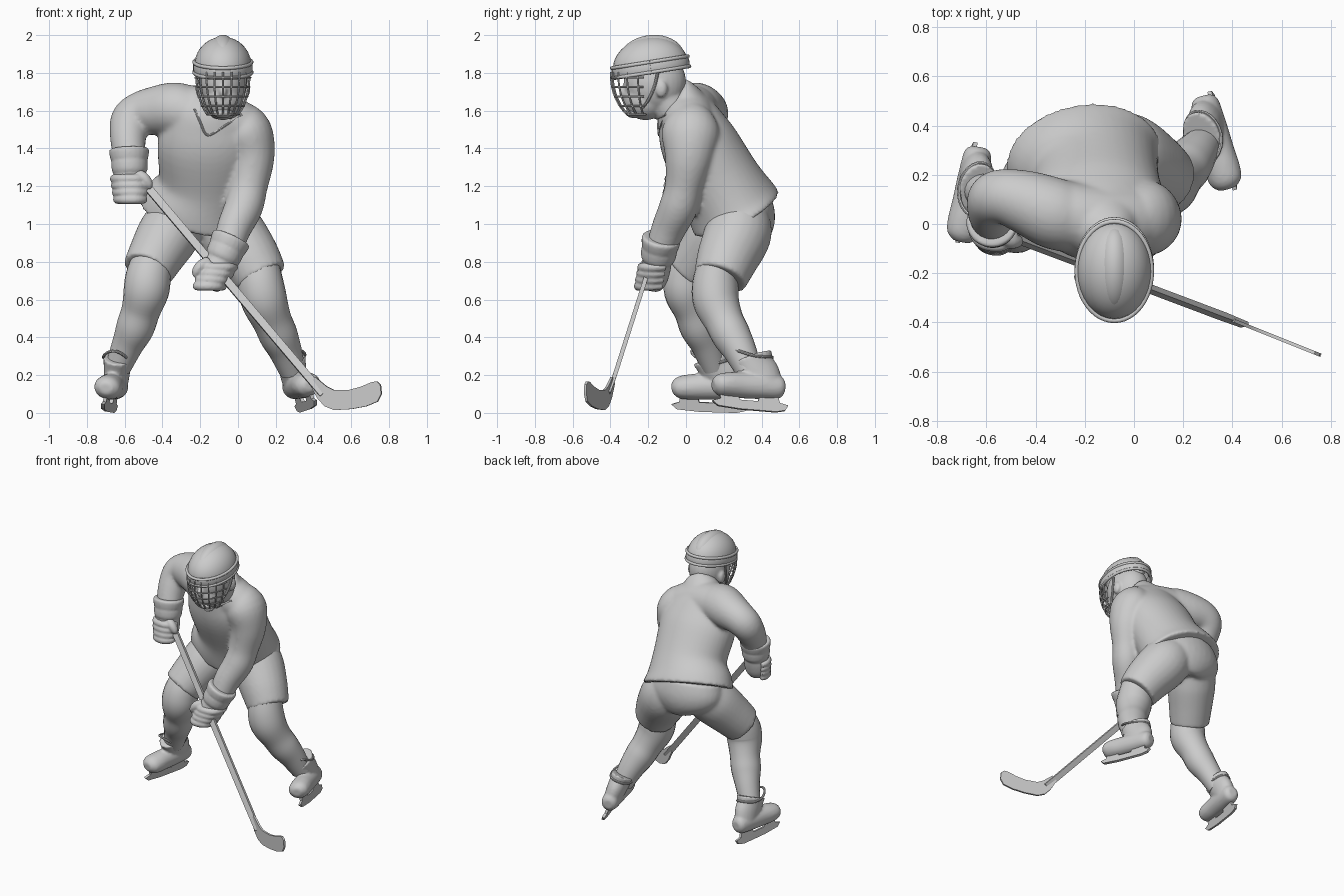
import bpy, bmesh, math
from mathutils import Vector, Matrix

if "Cube" in bpy.data.objects:
    bpy.data.objects.remove(bpy.data.objects["Cube"])

grey = bpy.data.materials.new("clay_grey")
grey.diffuse_color = (0.6, 0.6, 0.6, 1)
grey.use_nodes = True
grey.node_tree.nodes["Principled BSDF"].inputs["Base Color"].default_value = grey.diffuse_color


def spline(rows, sub):
    """Catmull-Rom interpolation of rows of numbers."""
    rows = [tuple(r) for r in rows]
    ext = [rows[0]] + rows + [rows[-1]]
    out = []
    for i in range(1, len(ext) - 2):
        a, b, c, d = ext[i - 1:i + 3]
        for k in range(sub):
            t = k / sub
            out.append([0.5 * (2 * q + (r - p) * t + (2 * p - 5 * q + 4 * r - s) * t * t
                               + (3 * q - p - 3 * r + s) * t ** 3) for p, q, r, s in zip(a, b, c, d)])
    return out + [list(rows[-1])]


def tube(bm, rows, ref=(1, 0, 0), n=24, sub=5, phase=0.0):
    """Loft of ellipses: rows are x, y, z, radius along ref, other radius."""
    rows = spline([r if len(r) == 5 else (*r, r[3]) for r in rows], sub)
    rings = []
    for i, (x, y, z, ra, rb) in enumerate(rows):
        t = (Vector(rows[min(i + 1, len(rows) - 1)][:3]) - Vector(rows[max(i - 1, 0)][:3])).normalized()
        u = Vector(ref)
        u = (u - t * u.dot(t)).normalized()
        v = t.cross(u)
        rings.append([bm.verts.new(Vector((x, y, z)) + u * ra * math.cos(a) + v * rb * math.sin(a))
                      for a in (2 * math.pi * k / n + phase for k in range(n))])
    for a, b in zip(rings, rings[1:]):
        for k in range(n):
            bm.faces.new((a[k], a[(k + 1) % n], b[(k + 1) % n], b[k]))
    bm.faces.new(rings[0][::-1])
    bm.faces.new(rings[-1])


def ball(bm, loc, size, rot=Matrix()):
    m = Matrix.Translation(loc) @ rot @ Matrix.Diagonal((*size, 1))
    bmesh.ops.create_uvsphere(bm, u_segments=32, v_segments=20, radius=1, matrix=m)


def plate(bm, pts, thick):
    """Flat outline given a thickness along its normal."""
    f = bm.faces.new([bm.verts.new(p) for p in pts])
    f.normal_update()
    half = f.normal * thick / 2
    back = bm.faces.new([bm.verts.new(v.co - half) for v in reversed(f.verts)])
    for v in f.verts:
        v.co += half
    a, b = list(f.verts), list(reversed(back.verts))
    for i in range(len(a)):
        j = (i + 1) % len(a)
        bm.faces.new((a[i], b[i], b[j], a[j]))


def make(name, bm, voxel=0, matrix=None, relax=5):
    """Turn the mesh into an object; voxel > 0 blends its pieces into one skin."""
    bmesh.ops.recalc_face_normals(bm, faces=bm.faces[:])
    me = bpy.data.meshes.new(name)
    bm.to_mesh(me)
    bm.free()
    me.materials.append(grey)
    ob = bpy.data.objects.new(name, me)
    bpy.context.collection.objects.link(ob)
    if matrix:
        ob.matrix_world = matrix
    bpy.ops.object.select_all(action='DESELECT')
    ob.select_set(True)
    bpy.context.view_layer.objects.active = ob
    if voxel:
        m = ob.modifiers.new("blend", 'REMESH')
        m.mode, m.voxel_size, m.use_smooth_shade = 'VOXEL', voxel, True
        s = ob.modifiers.new("relax", 'SMOOTH')
        s.factor, s.iterations = 0.5, relax
    else:
        bpy.ops.object.shade_smooth_by_angle(angle=math.radians(40))
    return ob


# Jersey: leaning torso, shoulder yoke and both sleeves blended in
bm = bmesh.new()
tube(bm, [(-.205, .268, 1.055, .325, .252), (-.195, .247, 1.095, .312, .246), (-.16, .18, 1.22, .262, .22),
          (-.15, .07, 1.42, .275, .205), (-.14, .01, 1.55, .23, .17), (-.11, -.035, 1.64, .15, .13),
          (-.09, -.075, 1.68, .10, .115)], n=40)
tube(bm, [(-.35, .06, 1.60, .13), (-.24, .03, 1.595, .14), (-.12, .01, 1.57, .145), (-.02, .015, 1.525, .14),
          (.045, .02, 1.48, .13)], ref=(0, 1, 0))
tube(bm, [(-.25, .02, 1.58, .14), (-.33, .045, 1.605, .145), (-.43, .085, 1.60, .132), (-.52, .11, 1.583, .115),
          (-.57, .10, 1.54, .108), (-.582, .05, 1.45, .095), (-.575, .01, 1.36, .085)], ref=(0, 1, 0))
tube(bm, [(-.02, .03, 1.55, .12), (.045, .025, 1.48, .138, .155), (.075, .015, 1.35, .118, .128),
          (.055, -.01, 1.20, .102), (.03, -.04, 1.09, .102), (-.02, -.09, .98, .092), (-.05, -.13, .88, .08)])
jersey = make("jersey", bm, .012, relax=8)

# V-shaped collar trim laid on the jersey
bpy.context.view_layer.update()
rows = []
for x, z in [(-.23, 1.61), (-.20, 1.54), (-.16, 1.47), (-.07, 1.52), (.02, 1.58)]:
    hit, loc, _, _ = jersey.ray_cast(Vector((x, -1, z)), Vector((0, 1, 0)))
    if hit:
        rows.append((*loc, .006))
if len(rows) > 2:
    bm = bmesh.new()
    tube(bm, rows, ref=(0, 1, 0), n=8)
    make("collar_trim", bm)

# Shorts: pelvis and two wide legs
bm = bmesh.new()
tube(bm, [(-.205, .265, 1.12, .25, .185), (-.205, .285, 1.03, .275, .188), (-.20, .285, .96, .22, .165),
          (-.20, .275, .925, .13, .12)], n=32)
tube(bm, [(-.31, .27, 1.03, .15), (-.365, .185, .95, .165), (-.43, .095, .84, .15), (-.48, .025, .75, .135)])
tube(bm, [(-.10, .28, 1.03, .16), (-.035, .275, .95, .178), (.06, .22, .82, .163), (.125, .18, .71, .142)])
make("shorts", bm, .012, relax=8)

# Padded socks with knee and calf bulges
for side, rows in {
    "right": [(-.455, .04, .80, .11), (-.475, .01, .72, .12), (-.487, .005, .64, .12), (-.515, .04, .54, .103),
              (-.545, .07, .45, .101), (-.585, .11, .36, .084), (-.635, .15, .24, .068)],
    "left": [(.11, .17, .78, .11), (.12, .155, .68, .122), (.14, .16, .59, .122), (.18, .20, .49, .105),
             (.215, .24, .41, .102), (.25, .285, .33, .088), (.29, .335, .22, .07)]}.items():
    bm = bmesh.new()
    tube(bm, rows)
    make(side + "_sock", bm)

# Skates: boot, padded ankle rim, holder with blade
for side, loc, turn, lean in (("left", (.36, .38, .012), 15, -18), ("right", (-.68, .17, .004), -10, 10)):
    m = (Matrix.Translation(loc) @ Matrix.Rotation(math.radians(lean), 4, 'Y')
         @ Matrix.Rotation(math.radians(turn), 4, 'Z'))
    bm = bmesh.new()
    tube(bm, [(0, .145, .14, .03), (0, .12, .14, .055, .06), (0, .03, .14, .064, .07), (0, -.08, .135, .068, .07),
              (0, -.16, .13, .073, .066), (0, -.215, .125, .066, .056), (0, -.245, .12, .035, .03)])
    tube(bm, [(0, .055, .12, .06, .085), (0, .025, .20, .066, .098), (0, -.01, .25, .071, .10),
              (0, -.03, .295, .078, .112)])
    make(side + "_boot", bm, .009, m, 4)
    bm = bmesh.new()
    tube(bm, [(.076 * math.cos(a), -.032 + .11 * math.sin(a), .278 + .033 * math.sin(a) ** 2
               - .012 * math.sin(a), .008)
              for a in (math.tau * k / 24 for k in range(25))], ref=(.3, .2, 1), n=8, sub=1)
    make(side + "_ankle_rim", bm, 0, m)
    bm = bmesh.new()
    plate(bm, [(0, y, z) for y, z in ((-.25, .035), (-.22, .01), (-.1, 0), (.1, 0), (.15, .012), (.165, .04),
                                      (.12, .05), (.10, .11), (.02, .11), (0, .05), (-.1, .05), (-.12, .1),
                                      (-.21, .1), (-.205, .05))], .018)
    make(side + "_skate_blade", bm, 0, m)

# Gloves: flared cuff, palm, four stacked fingers and a thumb
for side, s, wrist, hand in (("right", -1, (-.575, .0, 1.335), (-.57, -.02, 1.195)),
                             ("left", 1, (-.06, -.14, .87), (-.125, -.165, .73))):
    w, h = Vector(wrist), Vector(hand)
    d = (w - h).normalized()
    bm = bmesh.new()
    tube(bm, [(*(w + d * k), r, r * .98) for k, r in ((-.07, .085), (-.05, .094), (-.008, .097), (.0, .092),
                                                      (.008, .099), (.05, .106), (.065, .10))], sub=3)
    tube(bm, [(*(h + d * .10), .078, .075), (*(h + d * .04), .088, .078), (*(h - d * .03), .082, .07),
              (*(h - d * .075), .055, .05)])
    make(side + "_glove_cuff", bm, .008, relax=3)
    bm = bmesh.new()
    for i in range(4):
        c = h + d * (.045 - .037 * i)
        k = 1 - .05 * i
        tube(bm, [(c.x + s * x * k, c.y + y, c.z, r) for x, y, r in
                  ((.078, .05, .016), (.084, .0, .023), (.05, -.06, .025), (-.025, -.075, .025),
                   (-.075, -.045, .023), (-.08, -.01, .016))], ref=(0, 0, 1), n=12)
    tube(bm, [(h.x - s * x, h.y + y, h.z + z, r) for x, y, z, r in
              ((.03, -.03, .07, .03), (.07, -.05, .05, .03), (.095, -.05, .015, .026), (.10, -.05, -.01, .012))],
         ref=(0, 1, 0), n=12)
    make(side + "_glove_fingers", bm, .007, relax=2)

# Stick: flat-sided shaft and curved-outline blade
bm = bmesh.new()
tube(bm, [(-.53, -.04, 1.255, .029, .016), (.36, -.375, .205, .029, .016), (.45, -.41, .10, .029, .011)],
     n=4, sub=1, phase=math.pi / 4)
make("stick_shaft", bm)
bm = bmesh.new()
plate(bm, [(x, -.39 - (x - .40) * .4, z) for x, z in
           ((.38, .155), (.42, .08), (.46, .035), (.51, .015), (.60, .02), (.68, .035), (.74, .06), (.76, .10),
            (.755, .15), (.735, .167), (.71, .163), (.65, .138), (.59, .122), (.51, .12), (.47, .14),
            (.41, .19))], .014)
make("stick_blade", bm)

# Head with neck, nose and ears
bm = bmesh.new()
ball(bm, (-.08, -.165, 1.75), (.128, .165, .17))
ball(bm, (-.08, -.215, 1.66), (.10, .115, .11))
tube(bm, [(-.085, -.07, 1.60, .10), (-.08, -.13, 1.70, .10)])
ball(bm, (-.08, -.325, 1.70), (.022, .03, .035))
for s in (-1, 1):
    ball(bm, (-.08 + s * .125, -.13, 1.715), (.02, .032, .045))
make("head", bm, .009, relax=3)

# Helmet: tilted dome with raised crown panel, and a rim
hm = Matrix.Translation((-.08, -.188, 1.835)) @ Matrix.Rotation(math.radians(9), 4, 'X')
bm = bmesh.new()
ball(bm, (0, 0, 0), (.152, .20, .155))
bmesh.ops.bisect_plane(bm, geom=bm.verts[:] + bm.edges[:] + bm.faces[:], plane_co=(0, 0, -.03),
                       plane_no=(0, 0, 1), clear_inner=True)
ball(bm, (0, .008, .03), (.085, .18, .134))
make("helmet_shell", bm, 0, hm)


def hoop(bm, rx, ry, z, ra, rb):
    tube(bm, [(rx * math.cos(a), ry * math.sin(a), z, ra, rb) for a in (math.tau * k / 48 for k in range(49))],
         ref=(0, 0, 1), n=10, sub=1)


bm = bmesh.new()
hoop(bm, .148, .198, -.005, .035, .010)
hoop(bm, .152, .204, .022, .010, .010)
hoop(bm, .152, .204, -.032, .010, .010)
make("helmet_rim", bm, 0, hm)


# Face cage: crossed wires on a rounded bowl
def cage(a, z):
    f = math.sqrt(1 - ((1.79 - z) / .26) ** 2)
    return (-.08 + .148 * f * math.sin(a), -.19 - .208 * f * math.cos(a), z, .0055)


bm = bmesh.new()
for z in (1.775, 1.725, 1.675, 1.625, 1.58):
    tube(bm, [cage(math.radians(a), z) for a in range(-80, 81, 10)], ref=(0, 0, 1), n=6, sub=1)
for a in range(-72, 73, 18):
    tube(bm, [cage(math.radians(a), 1.58 + .028 * k) for k in range(9)], n=6, sub=1, ref=(.9, .1, .05))
make("face_cage", bm)

# Chin cup and side straps
bm = bmesh.new()
ball(bm, (-.08, -.27, 1.59), (.055, .05, .03))
for s in (-1, 1):
    tube(bm, [(-.08 + s * x, y, z, .008) for x, y, z in
              ((.14, -.15, 1.80), (.13, -.17, 1.72), (.105, -.21, 1.64), (.05, -.26, 1.59))], n=8, ref=(0, 1, 0))
make("chin_strap", bm)
